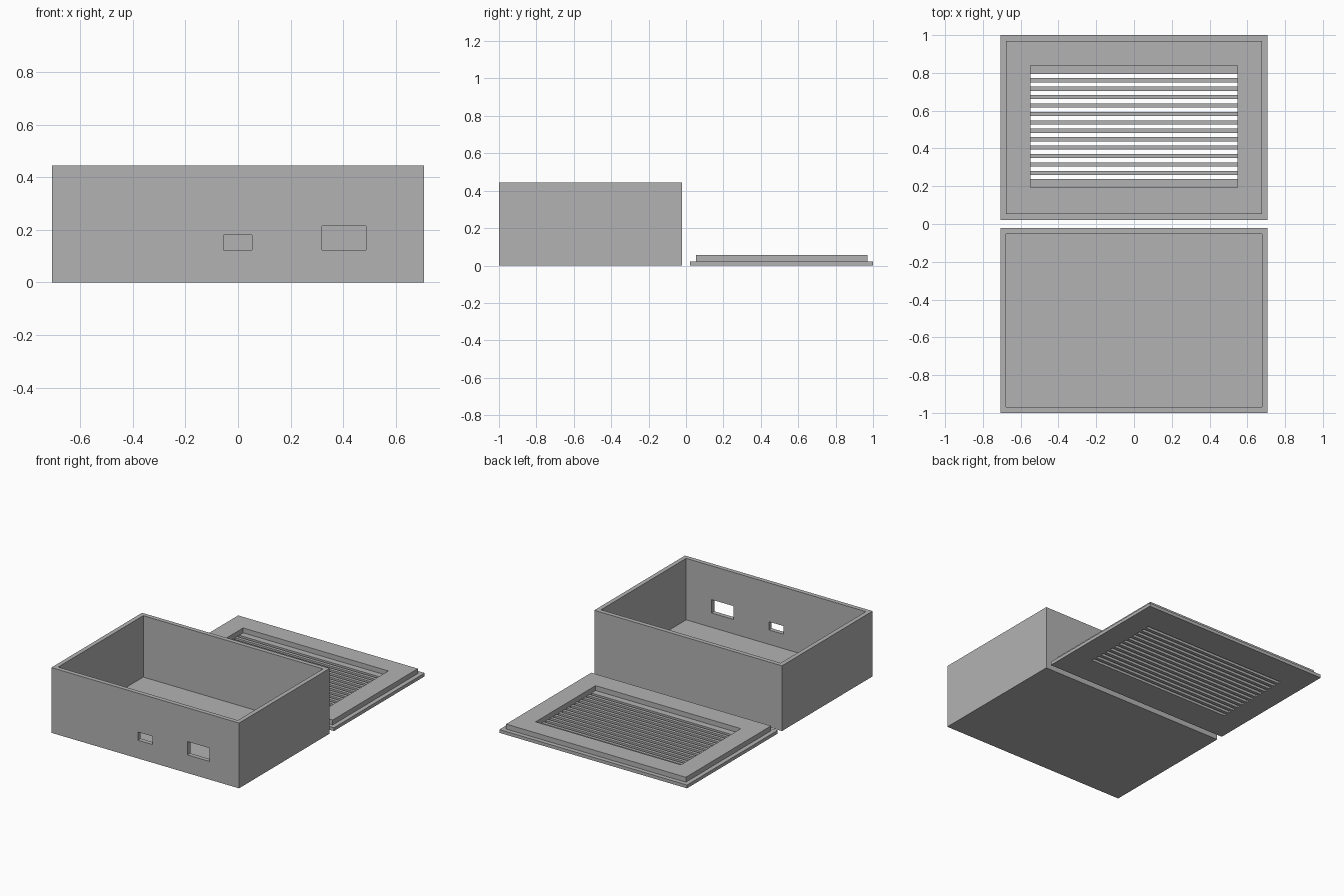
import bpy
import bmesh
from mathutils import Matrix, Vector

cube = bpy.data.objects.get("Cube")
if cube:
    bpy.data.objects.remove(cube, do_unlink=True)

# Single grey plastic
grey = bpy.data.materials.new("grey_plastic")
grey.use_nodes = True
colour = (0.45, 0.45, 0.45, 1)
grey.diffuse_color = colour
grey.node_tree.nodes["Principled BSDF"].inputs["Base Color"].default_value = colour


def blocks(name, spans):
    """One object made of boxes, each given as (low corner, high corner)."""
    bm = bmesh.new()
    for low, high in spans:
        low, high = Vector(low), Vector(high)
        place = Matrix.Translation((low + high) / 2) @ Matrix.Diagonal((*(high - low), 1))
        bmesh.ops.create_cube(bm, size=1, matrix=place)
    mesh = bpy.data.meshes.new(name)
    bm.to_mesh(mesh)
    bm.free()
    mesh.materials.append(grey)
    obj = bpy.data.objects.new(name, mesh)
    bpy.context.collection.objects.link(obj)
    return obj


def combine(target, tool, operation):
    """Apply a boolean and discard the tool object."""
    tool.hide_render = True
    mod = target.modifiers.new(operation.lower(), "BOOLEAN")
    mod.operation = operation
    mod.solver = "EXACT"
    mod.object = tool
    bpy.context.view_layer.objects.active = target
    bpy.ops.object.modifier_apply(modifier=mod.name)
    bpy.data.objects.remove(tool, do_unlink=True)


half_x = 0.708
gap = 0.0225
wall = 0.03
height = 0.445
plate = 0.0225
rim_top = 0.056

# Open box: hollow interior and two port openings in the front wall
box = blocks("box", [((-half_x, -1, 0), (half_x, -gap, height))])
cavity = blocks("cavity", [((wall - half_x, wall - 1, 0.026),
                            (half_x - wall, -gap - wall, height + 0.1))])
combine(box, cavity, "DIFFERENCE")
ports = blocks("ports", [
    ((-0.056, -1.1, 0.124), (0.054, -0.9, 0.18)),
    ((0.319, -1.1, 0.124), (0.486, -0.9, 0.215)),
])
combine(box, ports, "DIFFERENCE")

# Lid: base plate with a raised locating rim
lid = blocks("vented_lid", [((-half_x, gap, 0), (half_x, 1, plate))])
rim = blocks("rim", [((wall - half_x, gap + wall, plate / 2),
                      (half_x - wall, 1 - wall, rim_top))])
combine(lid, rim, "UNION")

# Recess in the rim, then a row of ventilation slots through the plate
vent_x = 0.548
recess = blocks("recess", [((-vent_x, 0.192, plate), (vent_x, 0.838, 0.2))])
combine(lid, recess, "DIFFERENCE")
slot = 0.0223
first = 0.237
slots = blocks("slots", [
    ((-vent_x, first + 2 * i * slot, -0.1), (vent_x, first + (2 * i + 1) * slot, 0.1))
    for i in range(13)
])
combine(lid, slots, "DIFFERENCE")
